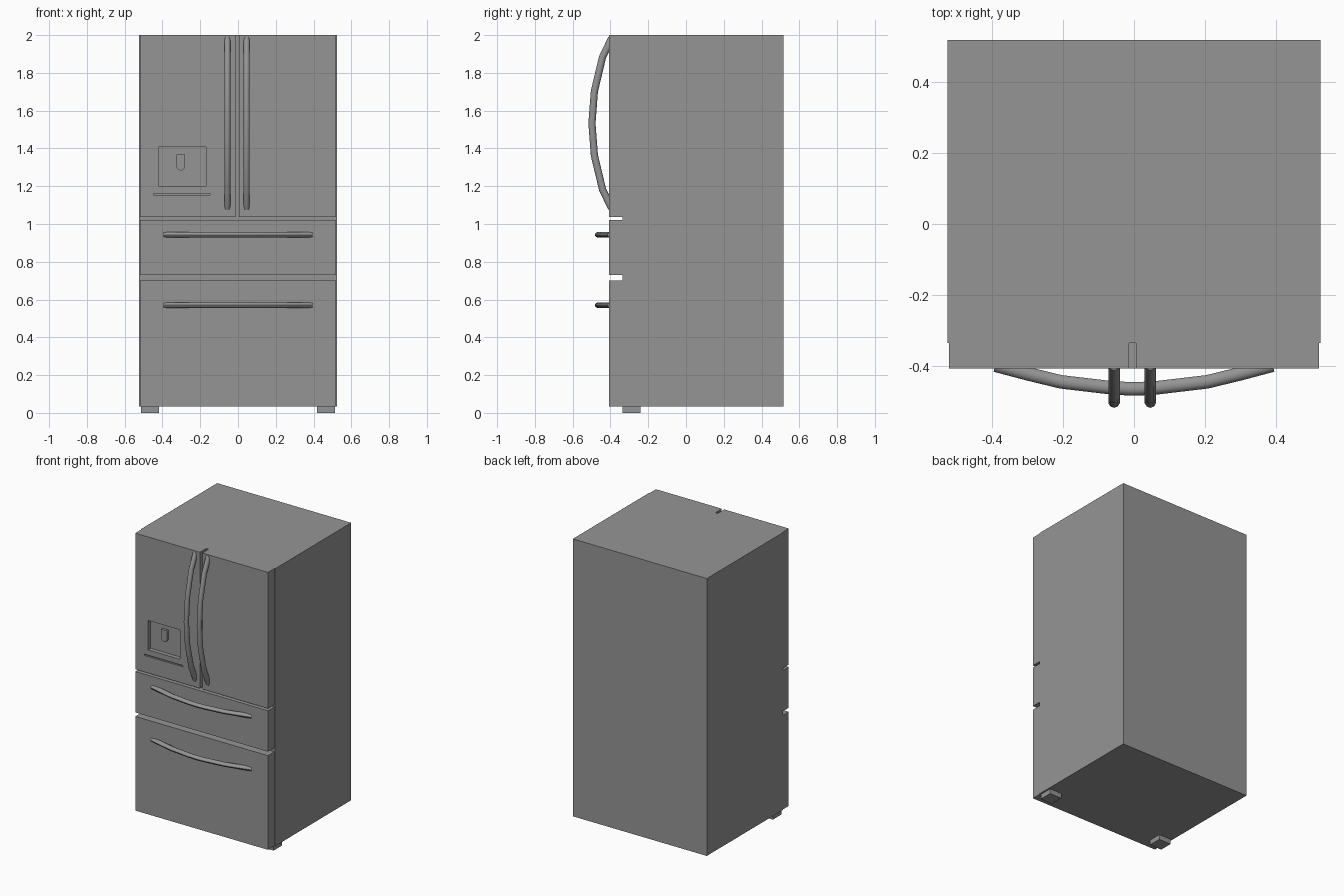
import bpy
import math
from mathutils import Vector

if "Cube" in bpy.data.objects:
    bpy.data.objects.remove(bpy.data.objects["Cube"], do_unlink=True)

grey = bpy.data.materials.new("appliance_grey")
grey.use_nodes = True
colour = (0.3, 0.3, 0.3, 1)
grey.diffuse_color = colour
grey.node_tree.nodes["Principled BSDF"].inputs["Base Color"].default_value = colour


def add_mesh(name, verts, faces):
    mesh = bpy.data.meshes.new(name)
    mesh.from_pydata(verts, [], faces)
    mesh.materials.append(grey)
    obj = bpy.data.objects.new(name, mesh)
    bpy.context.collection.objects.link(obj)
    return obj


def prism(name, outline, y0, y1):
    """Extrude an anticlockwise x-z outline from y0 (front) to y1 (back)."""
    n = len(outline)
    verts = [(x, y, z) for y in (y0, y1) for x, z in outline]
    faces = [list(range(n)), list(range(2 * n - 1, n - 1, -1))]
    faces += [(i, i + n, (i + 1) % n + n, (i + 1) % n) for i in range(n)]
    return add_mesh(name, verts, faces)


def box(name, x0, x1, y0, y1, z0, z1):
    return prism(name, [(x0, z0), (x1, z0), (x1, z1), (x0, z1)], y0, y1)


def bar(name, path, side, radius_side, radius_out, sides=10):
    """Sweep an oval section along a path lying square to the side axis."""
    pts = [Vector(p) for p in path]
    side = Vector(side)
    verts, faces = [], []
    for i, p in enumerate(pts):
        tangent = (pts[min(i + 1, len(pts) - 1)] - pts[max(i - 1, 0)]).normalized()
        out = tangent.cross(side)
        for k in range(sides):
            a = 2 * math.pi * (k + 0.5) / sides
            verts.append(p + side * radius_side * math.cos(a) + out * radius_out * math.sin(a))
    for i in range(len(pts) - 1):
        for k in range(sides):
            a, b = i * sides + k, i * sides + (k + 1) % sides
            faces.append((a, b, b + sides, a + sides))
    faces += [list(range(sides - 1, -1, -1)),
              list(range(len(verts) - sides, len(verts)))]
    obj = add_mesh(name, verts, faces)
    bpy.ops.object.select_all(action='DESELECT')
    obj.select_set(True)
    bpy.context.view_layer.objects.active = obj
    bpy.ops.object.shade_smooth_by_angle(angle=math.radians(40))
    return obj


def cut(target, cutter):
    """Carve the cutter out of the target, then discard the cutter."""
    cutter.hide_render = True
    mod = target.modifiers.new("cut", 'BOOLEAN')
    mod.operation, mod.solver, mod.object = 'DIFFERENCE', 'EXACT', cutter
    bpy.context.view_layer.objects.active = target
    bpy.ops.object.modifier_apply(modifier=mod.name)
    bpy.data.objects.remove(cutter, do_unlink=True)


FRONT, SEAM, BACK = -0.407, -0.335, 0.517
W = 0.52

# Cabinet and front feet
box("cabinet", -0.525, 0.525, SEAM, BACK, 0.035, 2)
for name, x in (("right_foot", -0.465), ("left_foot", 0.465)):
    box(name, x - 0.048, x + 0.048, SEAM, -0.24, 0, 0.035)

# Doors and drawers
right_door = box("right_door", -W, -0.014, FRONT, SEAM, 1.036, 2)
box("left_door", 0.005, W, FRONT, SEAM, 1.036, 2)
box("upper_drawer", -W, W, FRONT, SEAM, 0.73, 1.02)
box("lower_drawer", -W, W, FRONT, SEAM, 0.035, 0.702)

# Dispenser recess and tray slot
cut(right_door, box("recess_cutter", -0.42, -0.17, FRONT - 0.1, FRONT + 0.03, 1.2, 1.408))
cut(right_door, box("slot_cutter", -0.447, -0.148, FRONT - 0.1, FRONT + 0.01, 1.153, 1.162))

# Dispenser paddle with a rounded foot
arc = [math.pi * (1 + k / 6) for k in range(7)]
paddle = [(-0.303 + 0.023 * math.cos(a), 1.306 + 0.023 * math.sin(a)) for a in arc]
prism("dispenser_paddle", paddle + [(-0.28, 1.367), (-0.326, 1.367)], FRONT + 0.012, FRONT + 0.03)

# Bowed door handles
half_bow = [(0.45, -0.394), (0.35, -0.442), (0.17, -0.485), (0, -0.498)]
bow = half_bow + [(-d, y) for d, y in half_bow[-2::-1]]
for name, x in (("right_door_handle", -0.056), ("left_door_handle", 0.046)):
    bar(name, [(x, y, 1.533 + d) for d, y in bow], (1, 0, 0), 0.017, 0.019)

# Bowed drawer handles
half_pull = [(0.39, -0.397), (0.3, -0.421), (0.205, -0.444), (0.06, -0.461), (0, -0.464)]
pull = half_pull + [(-d, y) for d, y in half_pull[-2::-1]]
for name, z in (("upper_drawer_handle", 0.943), ("lower_drawer_handle", 0.57)):
    bar(name, [(d, y, z) for d, y in pull], (0, 0, 1), 0.015, 0.019)
